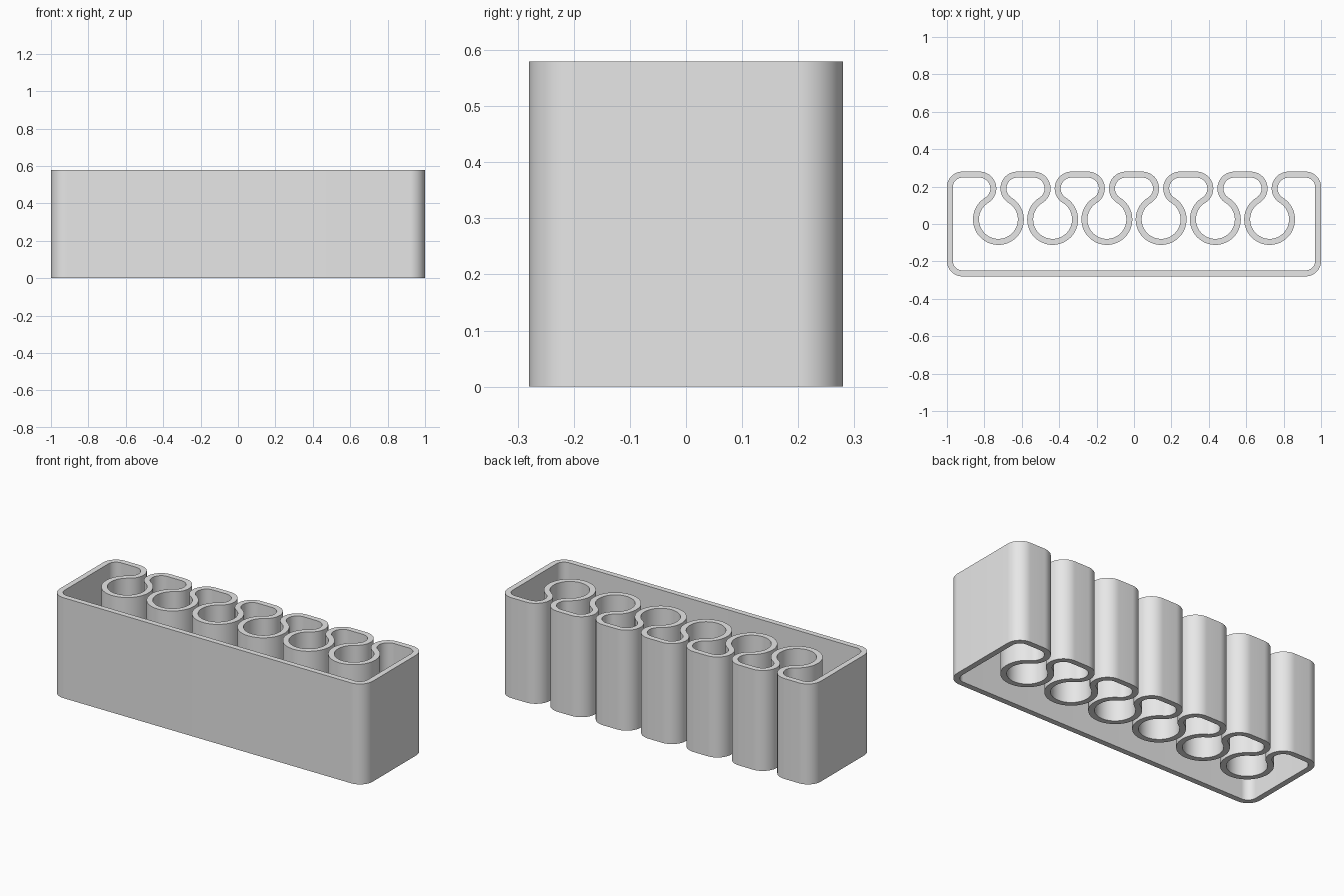
import bpy
import bmesh
from math import sin, cos, atan2, sqrt, radians, pi, ceil

if "Cube" in bpy.data.objects:
    bpy.data.objects.remove(bpy.data.objects["Cube"], do_unlink=True)

# Overall sizes, measured to the middle of the wall
HEIGHT = 0.58
WALL = 0.032
HALF_X = 1.0 - WALL / 2
HALF_Y = 0.28 - WALL / 2
CORNER = 0.066          # outer corner radius
PITCH = 0.29            # spacing of the cable slots
SLOTS = 6
LIP = 0.074             # radius of the rounded slot lips
LIP_DX = 0.101          # lip centre from slot centre
RING = 0.12             # radius of the round slot
LIP_Y = HALF_Y - LIP
RING_Y = LIP_Y - sqrt((LIP + RING) ** 2 - LIP_DX ** 2)
TANGENT = atan2(LIP_Y - RING_Y, LIP_DX)

path = []               # (x, y, normal x, normal y)


def arc(cx, cy, radius, start, end, facing=1):
    """Add an arc to the wall path; facing -1 flips the normal inward."""
    steps = ceil(abs(end - start) / radians(6))
    for i in range(steps + 1):
        a = start + (end - start) * i / steps
        point = (cx + radius * cos(a), cy + radius * sin(a),
                 facing * cos(a), facing * sin(a))
        if not path or abs(path[-1][0] - point[0]) + abs(path[-1][1] - point[1]) > 1e-5:
            path.append(point)


# Outer box corners, counter-clockwise along the front and up the left side
cx, cy = HALF_X - CORNER, HALF_Y - CORNER
arc(-cx, -cy, CORNER, pi, 1.5 * pi)
arc(cx, -cy, CORNER, -pi / 2, 0)
arc(cx, cy, CORNER, 0, pi / 2)

# Keyhole slots along the back edge
for i in range(SLOTS):
    x = ((SLOTS - 1) / 2 - i) * PITCH
    arc(x + LIP_DX, LIP_Y, LIP, pi / 2, pi + TANGENT)
    arc(x, RING_Y, RING, TANGENT, -pi - TANGENT, -1)
    arc(x - LIP_DX, LIP_Y, LIP, -TANGENT, pi / 2)

arc(-cx, cy, CORNER, pi / 2, pi)

# Sweep a rectangular wall section around the closed path
bm = bmesh.new()
section = ((1, 0), (1, HEIGHT), (-1, HEIGHT), (-1, 0))
rings = [[bm.verts.new((x + nx * s * WALL / 2, y + ny * s * WALL / 2, z))
          for s, z in section] for x, y, nx, ny in path]
for i, ring in enumerate(rings):
    following = rings[(i + 1) % len(rings)]
    for k in range(4):
        m = (k + 1) % 4
        bm.faces.new((ring[k], following[k], following[m], ring[m]))
bmesh.ops.recalc_face_normals(bm, faces=bm.faces)
mesh = bpy.data.meshes.new("slotted_wall")
bm.to_mesh(mesh)
bm.free()

# Plain grey material
grey = bpy.data.materials.new("light grey")
grey.use_nodes = True
colour = (0.8, 0.8, 0.8, 1)
grey.diffuse_color = colour
grey.node_tree.nodes["Principled BSDF"].inputs["Base Color"].default_value = colour
mesh.materials.append(grey)

wall = bpy.data.objects.new("slotted_wall", mesh)
bpy.context.collection.objects.link(wall)
bpy.ops.object.select_all(action="DESELECT")
wall.select_set(True)
bpy.context.view_layer.objects.active = wall
bpy.ops.object.shade_smooth_by_angle(angle=radians(30))
